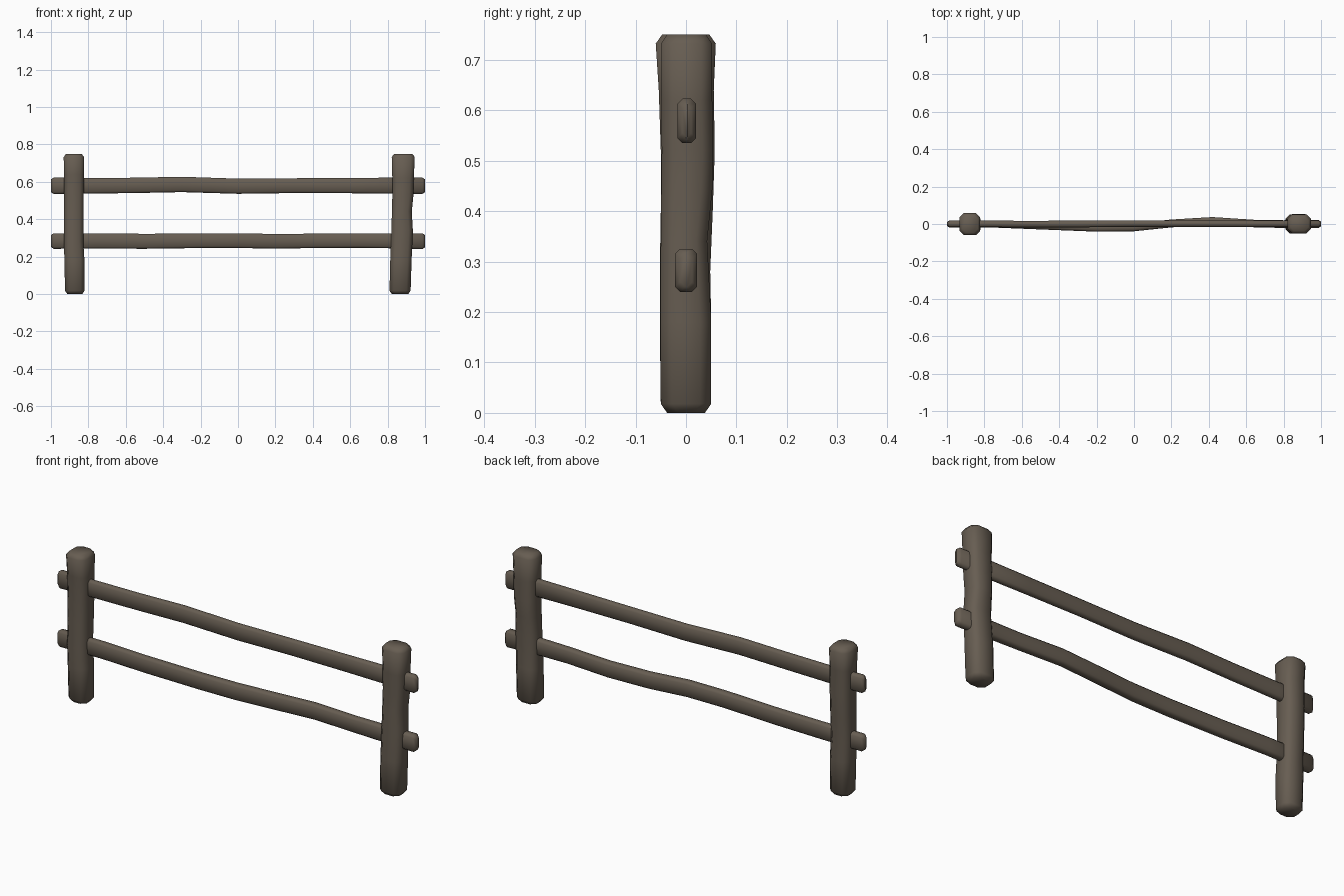
import bpy, bmesh, math
from mathutils import Vector

wood = bpy.data.materials.new("weathered wood")
wood.diffuse_color = (0.135, 0.110, 0.084, 1)


def timber(name, rows, along, chamfer, cap):
    """Loft a chamfered-rectangle section through rows of
    (position, a_min, a_max, b_min, b_max); the two end rows are rounded by cap."""
    first, last = rows[0], rows[-1]

    def shrink(r, pos):
        return (pos, r[1] + cap * .7, r[2] - cap * .7, r[3] + cap * .7, r[4] - cap * .7)
    rows = ([shrink(first, first[0]), (first[0] + cap,) + first[1:]] + rows[1:-1]
            + [(last[0] - cap,) + last[1:], shrink(last, last[0])])
    bm = bmesh.new()
    rings = []
    for p, a0, a1, b0, b1 in rows:
        c = chamfer
        pts = [(a0 + c, b0), (a1 - c, b0), (a1, b0 + c), (a1, b1 - c),
               (a1 - c, b1), (a0 + c, b1), (a0, b1 - c), (a0, b0 + c)]
        rings.append([bm.verts.new((a, b, p) if along == 'Z' else (p, a, b))
                      for a, b in pts])
    for lo, hi in zip(rings, rings[1:]):
        for i in range(8):
            j = (i + 1) % 8
            bm.faces.new((lo[i], lo[j], hi[j], hi[i]))
    bm.faces.new(rings[0][::-1])
    bm.faces.new(rings[-1])
    bmesh.ops.recalc_face_normals(bm, faces=bm.faces)
    me = bpy.data.meshes.new(name)
    bm.to_mesh(me)
    bm.free()
    me.materials.append(wood)
    ob = bpy.data.objects.new(name, me)
    bpy.context.collection.objects.link(ob)
    bpy.ops.object.select_all(action='DESELECT')
    ob.select_set(True)
    bpy.context.view_layer.objects.active = ob
    bpy.ops.object.shade_smooth_by_angle(angle=math.radians(50))


# Posts: z, x range, y range
timber("left_post", [
    (0.00, -.925, -.820, -.050, .048),
    (0.18, -.928, -.821, -.052, .050),
    (0.28, -.931, -.827, -.052, .048),
    (0.40, -.930, -.826, -.050, .053),
    (0.52, -.930, -.825, -.050, .057),
    (0.64, -.930, -.823, -.054, .055),
    (0.75, -.932, -.823, -.060, .059)], 'Z', .022, .018)
timber("right_post", [
    (0.00, .810, .923, -.050, .050),
    (0.18, .814, .928, -.051, .050),
    (0.34, .820, .935, -.050, .042),
    (0.44, .823, .929, -.049, .052),
    (0.52, .825, .937, -.048, .054),
    (0.62, .825, .940, -.049, .052),
    (0.75, .822, .945, -.050, .052)], 'Z', .022, .018)

# Rails: x, y range, z range
timber("upper_rail", [
    (-1.00, -.017, .018, .535, .623),
    (-0.80, -.017, .018, .537, .620),
    (-0.55, -.018, .017, .540, .622),
    (-0.30, -.018, .018, .545, .627),
    (0.00, -.015, .020, .536, .617),
    (0.30, -.015, .020, .540, .619),
    (0.60, -.016, .019, .539, .621),
    (1.00, -.017, .020, .535, .623)], 'X', .010, .014)
timber("lower_rail", [
    (-1.00, -.020, .020, .242, .325),
    (-0.75, -.019, .019, .243, .325),
    (-0.50, -.029, .011, .242, .322),
    (-0.20, -.041, .002, .246, .324),
    (0.00, -.039, .003, .246, .325),
    (0.20, -.018, .024, .243, .321),
    (0.42, -.005, .037, .246, .323),
    (0.65, -.018, .022, .247, .324),
    (0.80, -.021, .020, .245, .325),
    (1.00, -.022, .022, .240, .325)], 'X', .010, .014)
